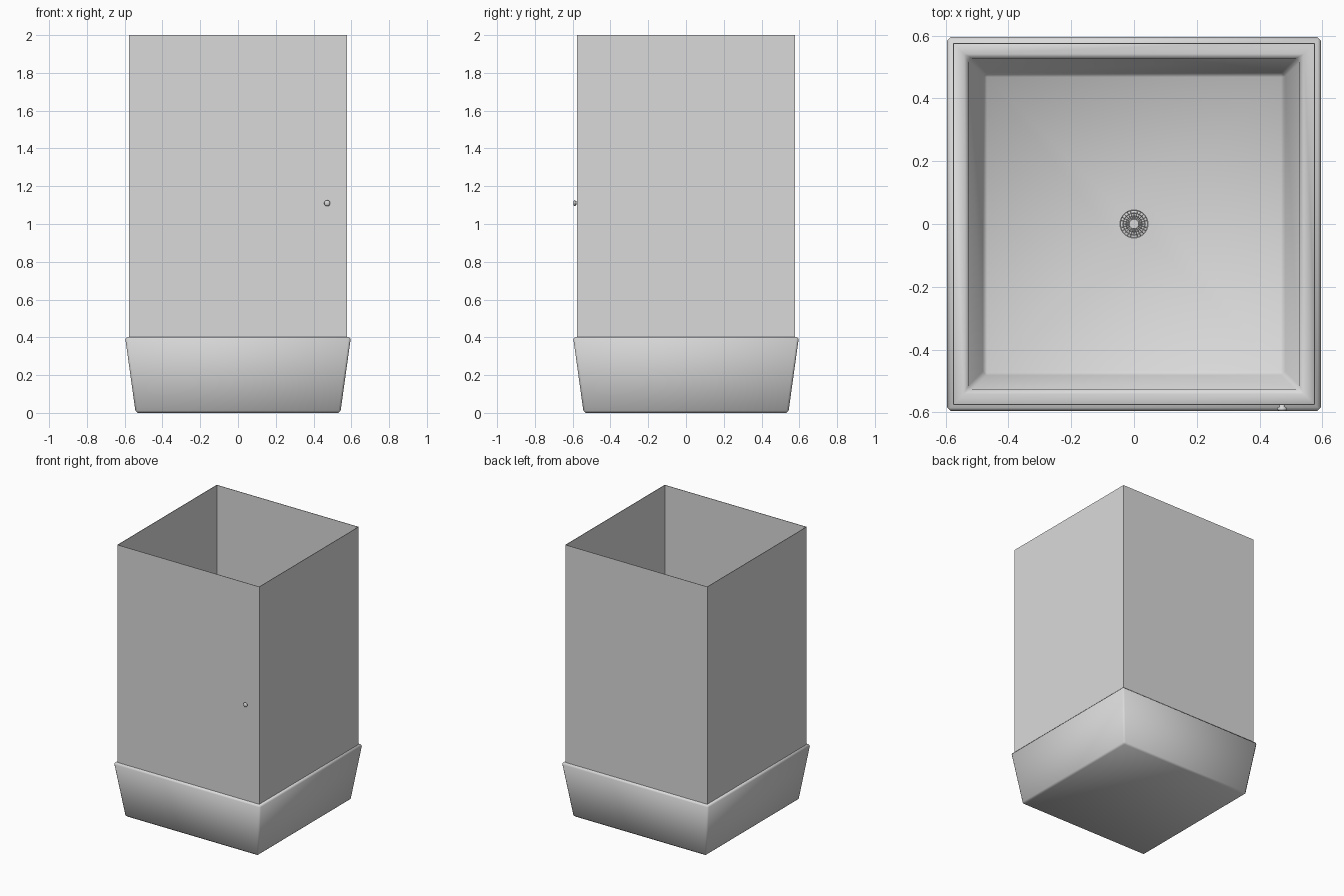
import bpy, bmesh, math
from mathutils import Matrix

if "Cube" in bpy.data.objects:
    bpy.data.objects.remove(bpy.data.objects["Cube"])

grey = bpy.data.materials.new("light grey")
grey.diffuse_color = (0.7, 0.7, 0.7, 1)
grey.use_nodes = True
grey.node_tree.nodes["Principled BSDF"].inputs["Base Color"].default_value = grey.diffuse_color


def finish(name, bm, smooth=False):
    bmesh.ops.recalc_face_normals(bm, faces=bm.faces)
    me = bpy.data.meshes.new(name)
    bm.to_mesh(me)
    bm.free()
    me.materials.append(grey)
    for p in me.polygons:
        p.use_smooth = smooth
    ob = bpy.data.objects.new(name, me)
    bpy.context.collection.objects.link(ob)
    return ob


def loft(bm, rings, n, offset, caps=(True, True)):
    """Bridge n-sided rings given as (radius, z)."""
    loops = []
    for r, z in rings:
        loops.append([bm.verts.new((r * math.cos(offset + 2 * math.pi * i / n),
                                    r * math.sin(offset + 2 * math.pi * i / n), z))
                      for i in range(n)])
    sides = []
    for a, b in zip(loops, loops[1:]):
        for i in range(n):
            j = (i + 1) % n
            sides.append(bm.faces.new((a[i], a[j], b[j], b[i])))
    if caps[0]:
        bm.faces.new(loops[0][::-1])
    if caps[1]:
        bm.faces.new(loops[-1])
    return sides


S = math.sqrt(2)

# Flared tray with a hollow basin sloping to the drain
bm = bmesh.new()
loft(bm, [(h * S, z) for h, z in
          ((0.542, 0), (0.598, 0.403), (0.53, 0.403), (0.48, 0.08), (0.055, 0.065))],
     4, math.pi / 4)
tray = finish("shower_tray", bm, True)
bev = tray.modifiers.new("soft edges", 'BEVEL')
bev.width = 0.012
bev.segments = 1
bev.limit_method = 'ANGLE'
bev.angle_limit = math.radians(30)

# Thin glass walls, open at the top
bm = bmesh.new()
loft(bm, [(0.577 * S, 0.4), (0.577 * S, 2.0)], 4, math.pi / 4, (False, False))
walls = finish("glass_walls", bm)
sol = walls.modifiers.new("thickness", 'SOLIDIFY')
sol.thickness = 0.005
sol.offset = -1

# Drain grate: rings of sunken holes
bm = bmesh.new()
cells = loft(bm, [(0.045, 0.06), (0.045, 0.069), (0.035, 0.071), (0.025, 0.072),
                  (0.015, 0.072), (0.006, 0.072)], 24, 0)
bmesh.ops.recalc_face_normals(bm, faces=bm.faces)
bmesh.ops.inset_individual(bm, faces=cells[24:96], thickness=0.0012, depth=-0.003)
finish("drain_grate", bm)

# Round door knob turned to face the front
bm = bmesh.new()
loft(bm, [(0.008, 0), (0.008, 0.006), (0.015, 0.010), (0.016, 0.013),
          (0.013, 0.018), (0.007, 0.0205)], 20, 0)
bm.transform(Matrix.Translation((0.472, -0.576, 1.11)) @ Matrix.Rotation(math.pi / 2, 4, 'X'))
finish("door_knob", bm, True)
